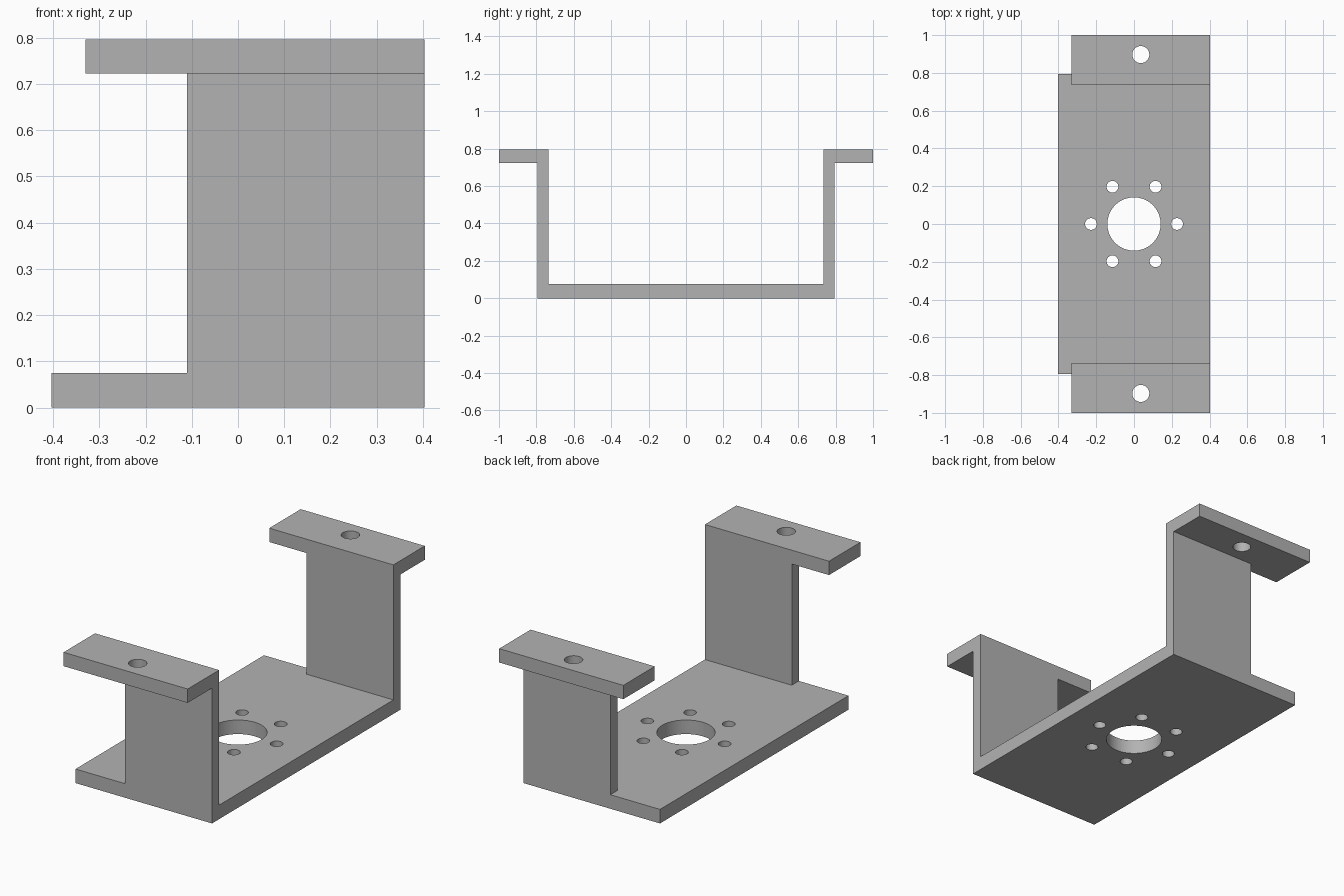
import bpy, bmesh, math
from mathutils import Vector

cube = bpy.data.objects.get("Cube")
if cube:
    bpy.data.objects.remove(cube, do_unlink=True)

# Main dimensions
HALF_W, HALF_L, HALF_BASE, WALL_IN = 0.403, 1.0, 0.795, 0.735
BASE_T, FLANGE_Z, TOP = 0.075, 0.722, 0.796
WALL_X, FLANGE_X = -0.11, -0.33

grey = bpy.data.materials.new("plain_grey")
grey.use_nodes = True
grey.diffuse_color = (0.45, 0.45, 0.45, 1)
grey.node_tree.nodes["Principled BSDF"].inputs["Base Color"].default_value = (0.45, 0.45, 0.45, 1)


def prism(name, points, depth):
    """Extrude a closed outline of 3D points along the depth vector."""
    bm = bmesh.new()
    face = bm.faces.new([bm.verts.new(p) for p in points])
    out = bmesh.ops.extrude_face_region(bm, geom=[face])
    moved = [v for v in out["geom"] if isinstance(v, bmesh.types.BMVert)]
    bmesh.ops.translate(bm, verts=moved, vec=Vector(depth))
    bmesh.ops.recalc_face_normals(bm, faces=bm.faces)
    mesh = bpy.data.meshes.new(name)
    bm.to_mesh(mesh)
    bm.free()
    mesh.materials.append(grey)
    obj = bpy.data.objects.new(name, mesh)
    bpy.context.collection.objects.link(obj)
    return obj


def drill(name, x, y, radius, z0, z1, sides=48):
    ring = [(x + radius * math.cos(i * math.tau / sides),
             y + radius * math.sin(i * math.tau / sides), z0) for i in range(sides)]
    return prism(name, ring, (0, 0, z1 - z0))


# Bent strip: base, two uprights and two outward flanges in one outline
half = [(HALF_BASE, 0), (HALF_BASE, FLANGE_Z), (HALF_L, FLANGE_Z),
        (HALF_L, TOP), (WALL_IN, TOP), (WALL_IN, BASE_T)]
outline = half + [(-y, z) for y, z in reversed(half)]
bracket = prism("mounting_bracket", [(-HALF_W, y, z) for y, z in outline], (2 * HALF_W, 0, 0))

# Stepped side notch that narrows the uprights and flanges
notch = [(-0.6, BASE_T), (WALL_X, BASE_T), (WALL_X, FLANGE_Z),
         (FLANGE_X, FLANGE_Z), (FLANGE_X, 1), (-0.6, 1)]
cutters = [prism("notch_cutter", [(x, -1.2, z) for x, z in notch], (0, 2.4, 0))]

# Centre bore, ring of screw holes, flange holes
cutters.append(drill("bore_cutter", 0, 0, 0.141, -0.1, 0.2, 64))
for i in range(6):
    a = i * math.tau / 6
    cutters.append(drill("screw_cutter", 0.228 * math.cos(a), 0.228 * math.sin(a), 0.031, -0.1, 0.2, 32))
for side in (-1, 1):
    cutters.append(drill("flange_cutter", 0.036, side * 0.897, 0.045, 0.6, 0.9))

# Apply the cuts and remove the cutters
bpy.context.view_layer.objects.active = bracket
bracket.select_set(True)
for cutter in cutters:
    cutter.hide_render = True
    mod = bracket.modifiers.new("cut", "BOOLEAN")
    mod.operation, mod.solver, mod.object = "DIFFERENCE", "EXACT", cutter
    bpy.ops.object.modifier_apply(modifier=mod.name)
    bpy.data.objects.remove(cutter, do_unlink=True)

bpy.ops.object.shade_smooth_by_angle(angle=math.radians(30))
